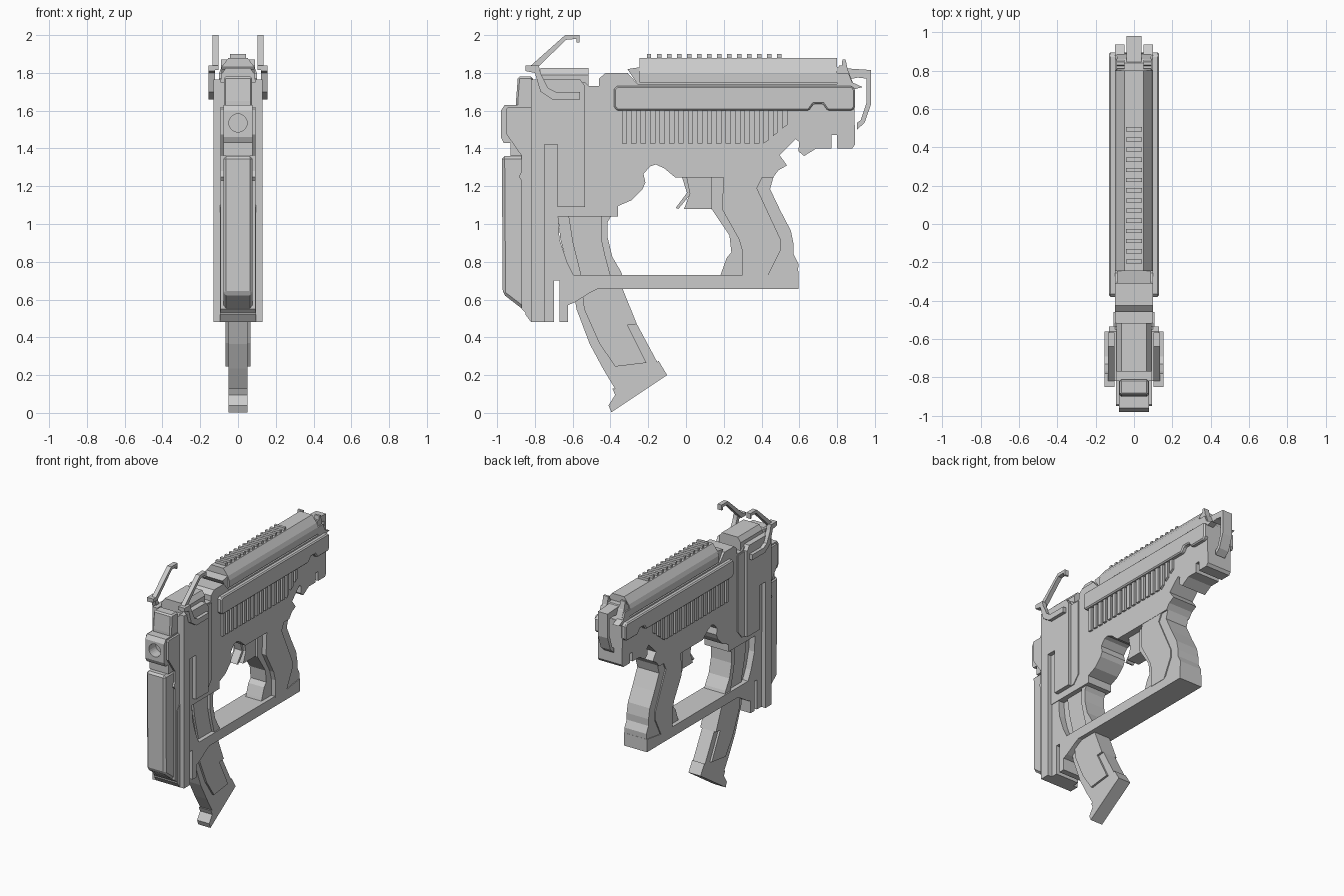
import bpy, bmesh, math


def prism(name, pts, a, b=None, axis='x', mirror=False, bevel=0.0):
    """Extrude a profile from a to b. axis x: pts are (y, z); axis y: pts are (x, z)."""
    if b is None:
        a, b = -a, a
    bm = bmesh.new()
    spans = [(a, b), (-b, -a)] if mirror else [(a, b)]
    for s, e in spans:
        rings = []
        for t in (s, e):
            rings.append([bm.verts.new((t, p, q) if axis == 'x' else (p, t, q)) for p, q in pts])
        bm.faces.new(rings[0])
        bm.faces.new(rings[1][::-1])
        n = len(pts)
        for i in range(n):
            j = (i + 1) % n
            bm.faces.new((rings[0][i], rings[0][j], rings[1][j], rings[1][i]))
    bmesh.ops.recalc_face_normals(bm, faces=bm.faces)
    me = bpy.data.meshes.new(name)
    bm.to_mesh(me)
    bm.free()
    ob = bpy.data.objects.new(name, me)
    bpy.context.collection.objects.link(ob)
    if bevel:
        m = ob.modifiers.new("bevel", 'BEVEL')
        m.width, m.segments, m.limit_method = bevel, 1, 'ANGLE'
        m.angle_limit = math.radians(50)
    return ob


def rect(p0, p1, q0, q1):
    return [(p0, q0), (p1, q0), (p1, q1), (p0, q1)]


# Receiver with its stepped underside
prism("receiver", [
    (-.82, 1.04), (-.82, 1.75), (-.535, 1.75), (-.515, 1.73), (-.46, 1.73), (-.46, 1.77),
    (-.425, 1.80), (-.31, 1.80), (-.255, 1.74), (.89, 1.74), (.895, 1.42), (.88, 1.40),
    (.80, 1.40), (.80, 1.47), (.77, 1.47), (.77, 1.40), (.69, 1.40), (.625, 1.36),
    (.595, 1.385), (.60, 1.435), (.58, 1.45), (.495, 1.365), (.535, 1.31), (.49, 1.285),
    (.46, 1.245), (-.055, 1.245), (-.115, 1.295), (-.16, 1.315), (-.19, 1.305),
    (-.225, 1.265), (-.215, 1.22), (-.23, 1.185), (-.29, 1.125), (-.36, 1.095), (-.36, 1.04)],
    .10)

# Lower frame: front column, open magazine well and bottom bar
prism("lower_frame", [
    (-.82, 1.10), (-.85, 1.06), (-.85, .52), (-.82, .48), (-.70, .48), (-.70, .70), (-.67, .70),
    (-.67, .48), (-.625, .48), (-.625, .57), (-.59, .585), (-.51, .635), (-.47, .655),
    (.595, .655), (.595, .75), (.45, .73), (-.595, .73), (-.63, .80), (-.67, .92), (-.68, 1.10)],
    .095)
prism("magwell_rear", [
    (-.45, 1.06), (-.45, .92), (-.43, .83), (-.395, .70), (-.325, .70), (-.345, .75),
    (-.39, .825), (-.415, .93), (-.415, 1.01), (-.385, 1.06)], .085)

# Raised side plates on the front
prism("front_side_plate", [
    (-.82, .48), (-.75, .48), (-.75, 1.42), (-.68, 1.42), (-.68, 1.09), (-.535, 1.09),
    (-.535, 1.73), (-.56, 1.765), (-.82, 1.765)], .09, .13, mirror=True)
prism("plate_step", [(-.55, 1.09), (-.51, 1.09), (-.46, 1.15), (-.46, 1.72), (-.55, 1.72)],
      .09, .106, mirror=True)
prism("front_top_block", [(-.09, 1.70), (.09, 1.70), (.09, 1.79), (.065, 1.825),
                          (-.065, 1.825), (-.09, 1.79)], -.77, -.515, axis='y')

# Front shroud and muzzle
prism("front_shroud", [(-.84, .53), (-.97, .63), (-.975, 1.36), (-.84, 1.36)], .078, bevel=.015)
prism("shroud_backing", [(-.81, .52), (-.84, .52), (-.87, .55), (-.87, 1.23), (-.885, 1.25),
                         (-.87, 1.28), (-.87, 1.37), (-.81, 1.37)], .092)
muzzle = prism("muzzle_block", [(-.81, 1.36), (-.93, 1.36), (-.93, 1.43), (-.965, 1.43),
                                (-.98, 1.46), (-.98, 1.60), (-.96, 1.63), (-.81, 1.63)], .078)
prism("muzzle_cheek", [(-.81, 1.36), (-.87, 1.36), (-.95, 1.475), (-.95, 1.61), (-.94, 1.62),
                       (-.81, 1.62)], .07, .093, mirror=True)
prism("shroud_cap", [(-.81, 1.62), (-.90, 1.62), (-.90, 1.65), (-.89, 1.78), (-.81, 1.78)],
      .075, bevel=.01)
bore = [(.048 * math.cos(i * math.tau / 24), 1.535 + .048 * math.sin(i * math.tau / 24))
        for i in range(24)]
cutter = prism("bore_cutter", bore, -1.1, -.90, axis='y')
cutter.hide_render = True
cutter.hide_set(True)
cutter.display_type = 'WIRE'
cut = muzzle.modifiers.new("bore", 'BOOLEAN')
cut.operation, cut.object, cut.solver = 'DIFFERENCE', cutter, 'EXACT'

# Magazine
prism("magazine", [
    (-.68, 1.06), (-.665, .92), (-.60, .68), (-.58, .55), (-.51, .365), (-.44, .235),
    (-.365, .11), (-.15, .265), (-.26, .47), (-.335, .655), (-.40, .80), (-.43, 1.06)], .05)
prism("magazine_side_panel", [
    (-.625, 1.06), (-.60, .90), (-.555, .72), (-.54, .55), (-.46, .37), (-.375, .245),
    (-.21, .265), (-.31, .465), (-.26, .47), (-.335, .655), (-.42, .80), (-.44, 1.06)],
    .045, .065, mirror=True)
prism("magazine_base", [(-.39, .13), (-.375, .095), (-.41, .04), (-.395, .003), (-.10, .20),
                        (-.145, .275), (-.365, .125)], .05)

# Grip
prism("grip_backstrap", [
    (.30, 1.29), (.30, .66), (.59, .66), (.595, .79), (.57, .84), (.57, .89), (.555, .965),
    (.50, 1.07), (.445, 1.185), (.475, 1.29)], .09)
prism("grip_panel", [
    (.20, 1.26), (.19, 1.08), (.28, .92), (.30, .85), (.30, .72), (.43, .72), (.46, .78),
    (.50, .86), (.50, .92), (.375, 1.19), (.41, 1.26)], .098)
prism("grip_front_strap", [
    (.135, 1.26), (.135, 1.08), (.23, .94), (.24, .85), (.215, .82), (.19, .75), (.18, .72),
    (.31, .72), (.31, .86), (.21, 1.08), (.21, 1.26)], .065)

# Trigger
prism("trigger", [(-.025, 1.26), (.005, 1.165), (-.055, 1.085), (-.04, 1.08), (.03, 1.165),
                  (.01, 1.26)], .03)
prism("trigger_block", [(.0, 1.26), (.02, 1.16), (-.01, 1.08), (.15, 1.08), (.15, 1.26)], .05)

# Top cover with its toothed rail
prism("top_cover_base", [(-.31, 1.82), (-.245, 1.83), (.84, 1.83), (.86, 1.81), (.89, 1.73),
                         (-.25, 1.73)], .088)
prism("top_cover", [(-.10, 1.75), (.10, 1.75), (.10, 1.80), (.088, 1.83), (.05, 1.88),
                    (-.05, 1.88), (-.088, 1.83), (-.10, 1.80)], -.245, .80, axis='y')
for i in range(14):
    y = -.195 + i * .053
    prism(f"rail_tooth_{i + 1}", rect(y - .011, y + .011, 1.87, 1.90), .043)

# Side rails with cooling slats below them
prism("side_rail", [
    (-.38, 1.62), (-.365, 1.60), (.65, 1.60), (.675, 1.635), (.725, 1.635), (.75, 1.60),
    (.88, 1.60), (.895, 1.62), (.895, 1.71), (.88, 1.73), (-.365, 1.73), (-.38, 1.715)],
    .09, .13, mirror=True, bevel=.008)
for i in range(18):
    y = -.34 + i * .05
    low = 1.425 + max(0, i - 15) * .04
    prism(f"cooling_slat_{i + 1}", [(y, low), (y + .028, low + (.02 if i > 14 else 0)),
                                    (y + .028, 1.61), (y, 1.61)], .09, .115, mirror=True)

# Rear wings, rear sight and hook
prism("rear_wing", [(.80, 1.80), (.86, 1.80), (.88, 1.75), (.935, 1.725), (.88, 1.71),
                    (.80, 1.73)], .05, .10, mirror=True)
prism("rear_sight", [(.80, 1.80), (.81, 1.84), (.825, 1.84), (.828, 1.87), (.845, 1.87),
                     (.86, 1.80)], .05, .09, mirror=True)
prism("rear_hook", [
    (.83, 1.825), (.98, 1.815), (.98, 1.635), (.945, 1.535), (.905, 1.50), (.905, 1.535),
    (.925, 1.55), (.955, 1.64), (.955, 1.77), (.91, 1.775), (.83, 1.76)], .04)

# Folding front sights
prism("sight_bracket", [
    (-.85, 1.84), (-.78, 1.84), (-.77, 1.80), (-.73, 1.72), (-.69, 1.70), (-.56, 1.70),
    (-.56, 1.66), (-.71, 1.66), (-.77, 1.70), (-.80, 1.80), (-.85, 1.81)],
    .122, .155, mirror=True)
prism("sight_arm", [
    (-.85, 1.84), (-.82, 1.84), (-.64, 2.0), (-.565, 2.0), (-.565, 1.96), (-.58, 1.96),
    (-.58, 1.98), (-.635, 1.975), (-.80, 1.815), (-.85, 1.815)], .102, .135, mirror=True)
